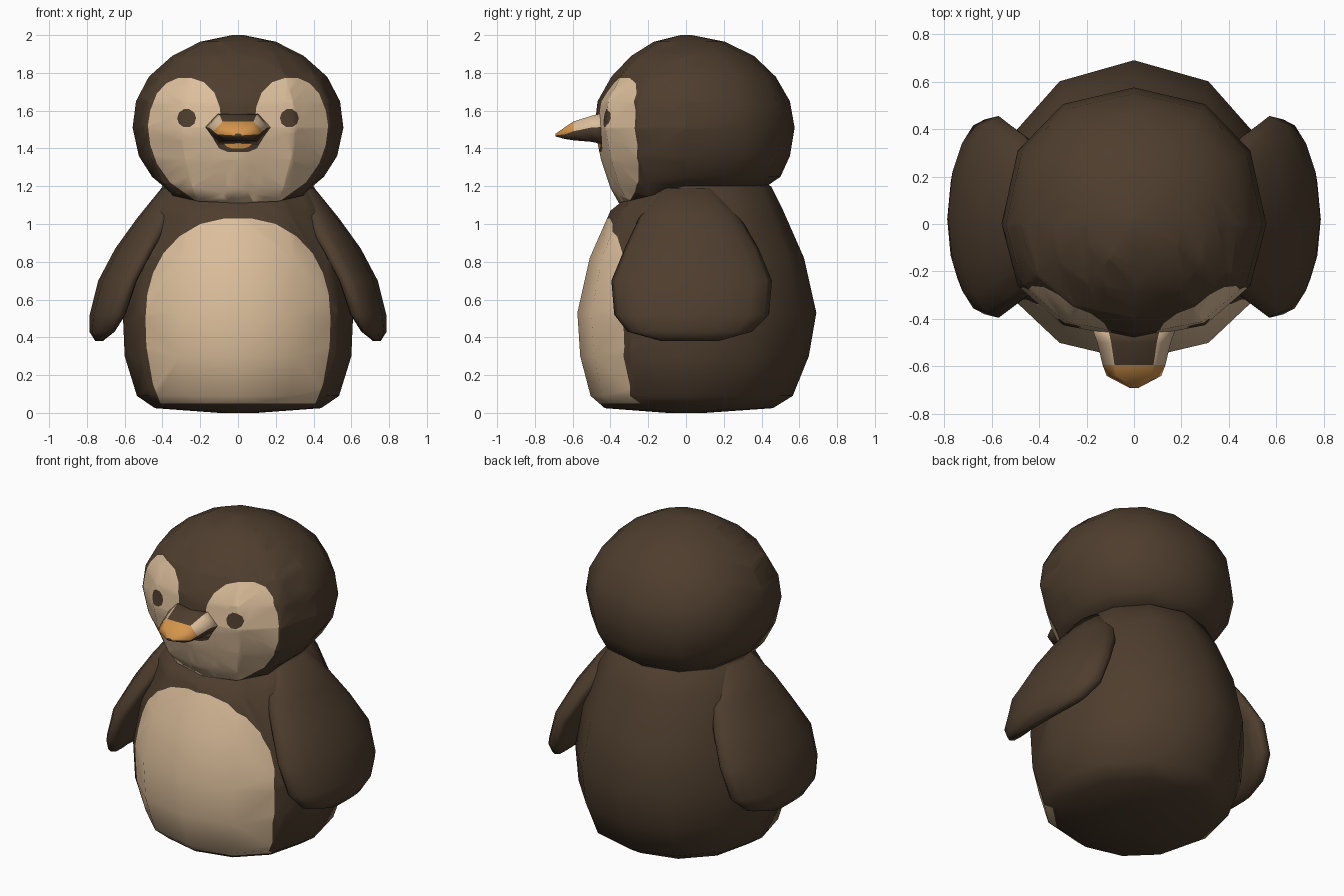
import bpy, bmesh, math
from mathutils import Vector

if "Cube" in bpy.data.objects:
    bpy.data.objects.remove(bpy.data.objects["Cube"])

# Colours
def material(name, rgb):
    m = bpy.data.materials.new(name)
    m.diffuse_color = (*rgb, 1)
    m.use_nodes = True
    m.node_tree.nodes["Principled BSDF"].inputs["Base Color"].default_value = m.diffuse_color
    return m

MATS = [material("dark_brown", (0.076, 0.047, 0.027)),
        material("cream", (0.72, 0.52, 0.33)),
        material("orange", (0.66, 0.30, 0.07))]
BROWN, CREAM, ORANGE = 0, 1, 2


def loft(rings):
    """Skin a list of equal-length closed rings and cap both ends."""
    bm = bmesh.new()
    loops = [[bm.verts.new(p) for p in ring] for ring in rings]
    n = len(loops[0])
    for a, b in zip(loops, loops[1:]):
        for i in range(n):
            j = (i + 1) % n
            bm.faces.new((a[i], a[j], b[j], b[i]))
    bm.faces.new(loops[0])
    bm.faces.new(loops[-1])
    bmesh.ops.recalc_face_normals(bm, faces=bm.faces[:])
    return bm


def signed_power(v, p):
    return math.copysign(abs(v) ** p, v)


def round_ring(z, rx, front, back, tilt=0.0, power=0.9, sides=12):
    """Oval with separate front and back depth; tilt lowers its front."""
    ring = []
    for k in range(sides):
        a = 2 * math.pi * k / sides
        c, s = signed_power(math.cos(a), power), signed_power(math.sin(a), power)
        ring.append((rx * s, -c * (front if c > 0 else back), z - tilt * max(0, c)))
    return ring


def paint(bm, outline, mat):
    """Cut a convex (x, z) outline into the front surface and colour it."""
    bm.normal_update()
    region = [f for f in bm.faces
              if f.normal.y < -0.1 and f.calc_center_median().y < -0.05]
    for (x0, z0), (x1, z1) in zip(outline, outline[1:] + outline[:1]):
        co, no = Vector((x0, 0, z0)), Vector((z1 - z0, 0, x0 - x1))
        no.normalize()
        geom = set(region)
        for f in region:
            geom.update(f.edges)
            geom.update(f.verts)
        cut = bmesh.ops.bisect_plane(bm, geom=list(geom), dist=1e-5,
                                     plane_co=co, plane_no=no)
        region = [f for f in cut["geom"] if isinstance(f, bmesh.types.BMFace)
                  and (f.calc_center_median() - co).dot(no) < 0]
    for f in region:
        f.material_index = mat


def mirrored(half):
    """Close a right-hand half outline (bottom to top) across x = 0."""
    return half + [(-x, z) for x, z in reversed(half)]


def flipped(outline):
    return [(-x, z) for x, z in reversed(outline)]


def finish(bm, name):
    for f in bm.faces:
        f.smooth = True
    me = bpy.data.meshes.new(name)
    bm.to_mesh(me)
    bm.free()
    for m in MATS:
        me.materials.append(m)
    ob = bpy.data.objects.new(name, me)
    bpy.context.collection.objects.link(ob)
    return ob


# Body with belly patch
body = loft([round_ring(*r, power=0.96) for r in [
    (0.00, 0.10, 0.10, 0.10), (0.025, 0.44, 0.43, 0.46),
    (0.09, 0.535, 0.505, 0.565), (0.30, 0.60, 0.56, 0.65),
    (0.53, 0.61, 0.575, 0.69), (0.82, 0.565, 0.51, 0.625),
    (1.07, 0.48, 0.40, 0.515), (1.20, 0.40, 0.24, 0.45),
    (1.25, 0.30, 0.18, 0.35)]])
bmesh.ops.triangulate(body, faces=body.faces[:])
paint(body, mirrored([(.41, .05), (.45, .15), (.485, .35), (.49, .5), (.48, .63),
                      (.45, .74), (.395, .845), (.31, .935), (.2, 1.0),
                      (.07, 1.03)]), CREAM)
finish(body, "body")

# Head with face mask, eyes and mouth
head = loft([round_ring(*r) for r in [
    (1.20, 0.20, 0.18, 0.25, 0.05), (1.195, 0.39, 0.355, 0.42, 0.085),
    (1.25, 0.455, 0.40, 0.50, 0.06), (1.36, 0.525, 0.45, 0.55, 0.02),
    (1.51, 0.558, 0.485, 0.575), (1.65, 0.54, 0.468, 0.55),
    (1.78, 0.472, 0.395, 0.475), (1.89, 0.348, 0.29, 0.36),
    (1.965, 0.20, 0.17, 0.205), (2.00, 0.03, 0.03, 0.03)]])
bmesh.ops.triangulate(head, faces=head.faces[:])
lobe = [(.08, 1.09), (.22, 1.12), (.36, 1.22), (.43, 1.32), (.465, 1.42), (.477, 1.52),
        (.465, 1.6), (.43, 1.69), (.38, 1.745), (.32, 1.772), (.25, 1.774),
        (.18, 1.75), (.125, 1.695), (.097, 1.62), (.085, 1.5)]
eye = [(0.272 + 0.05 * math.cos(a * math.pi / 5),
        1.56 + 0.05 * math.sin(a * math.pi / 5)) for a in range(10)]
chin = mirrored([(.1, 1.09), (.22, 1.12), (.3, 1.44)])
for outline, mat in [(lobe, CREAM), (flipped(lobe), CREAM), (chin, CREAM),
                     (eye, BROWN), (flipped(eye), BROWN),
                     (mirrored([(.05, 1.38), (.1, 1.40), (.13, 1.45)]), BROWN),
                     (mirrored([(.03, 1.40), (.06, 1.41), (.085, 1.437)]), ORANGE)]:
    paint(head, outline, mat)
finish(head, "head")

# Beak: hexagonal sections running forward
def beak_ring(y, w, top, low, level):
    mid = low + level * (top - low)
    return [(w, y, mid), (w * .62, y, top), (-w * .62, y, top),
            (-w, y, mid), (-w * .62, y, low), (w * .62, y, low)]

beak = loft([beak_ring(*r) for r in [
    (-0.43, 0.18, 1.59, 1.42, .55), (-0.50, 0.155, 1.573, 1.435, .55),
    (-0.595, 0.132, 1.543, 1.443, .48), (-0.64, 0.115, 1.513, 1.450, .4),
    (-0.69, 0.02, 1.478, 1.463, .4)]])
for f in beak.faces:
    c = f.calc_center_median()
    if f.normal.z > 0.1:
        if c.y < -0.6:
            f.material_index = ORANGE
        elif abs(c.x) > 0.08:
            f.material_index = CREAM
finish(beak, "beak")

# Flippers: flattened sections sloping outwards and wrapping round the body
def flipper_ring(side, z, xc, thick, yc, depth, wrap, sides=16):
    ring = []
    for k in range(sides):
        a = 2 * math.pi * k / sides
        c, s = signed_power(math.cos(a), .8), signed_power(math.sin(a), .8)
        ring.append((side * (xc + thick * c - wrap * s * s), yc + depth * s, z))
    return ring

for side, name in ((1, "right_flipper"), (-1, "left_flipper")):
    finish(loft([flipper_ring(side, *r) for r in [
        (1.19, 0.33, 0.075, 0.01, 0.14, 0.0), (1.03, 0.44, 0.095, 0.02, 0.27, 0.04),
        (0.87, 0.56, 0.09, 0.03, 0.355, 0.08), (0.70, 0.65, 0.09, 0.03, 0.425, 0.08),
        (0.52, 0.70, 0.085, 0.03, 0.41, 0.07), (0.43, 0.727, 0.06, 0.02, 0.33, 0.05),
        (0.38, 0.735, 0.02, 0.02, 0.15, 0.0)]]), name)
